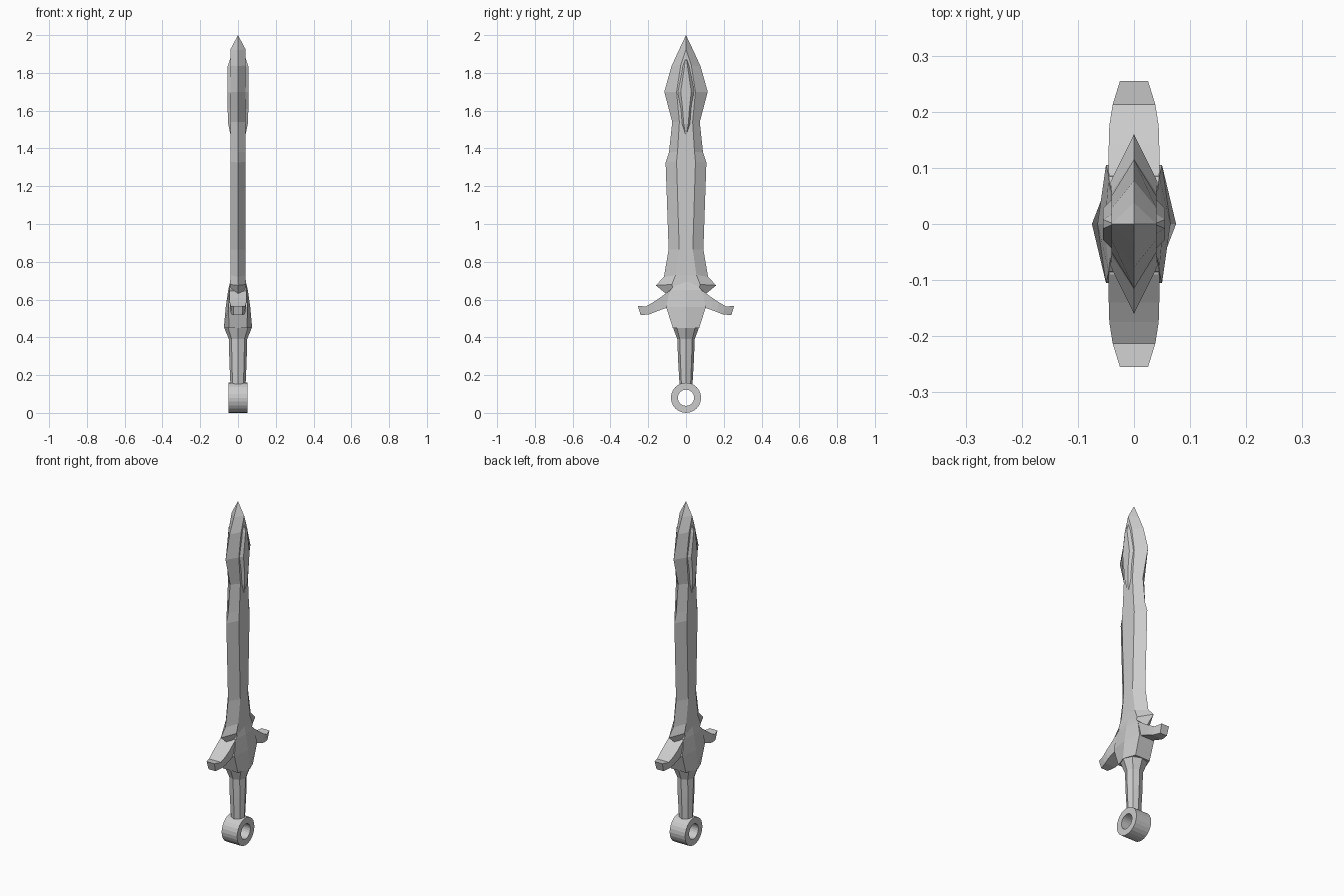
import bpy, bmesh
from math import sin, cos, pi

if "Cube" in bpy.data.objects:
    bpy.data.objects.remove(bpy.data.objects["Cube"])


def loft(name, rings):
    """Skin a closed solid through rings of equal point count."""
    bm = bmesh.new()
    rows = [[bm.verts.new(p) for p in r] for r in rings]
    n = len(rows[0])
    for a, b in zip(rows, rows[1:]):
        for i in range(n):
            j = (i + 1) % n
            bm.faces.new((a[i], a[j], b[j], b[i]))
    bm.faces.new(rows[0])
    bm.faces.new(rows[-1])
    bmesh.ops.remove_doubles(bm, verts=bm.verts, dist=1e-5)
    bmesh.ops.recalc_face_normals(bm, faces=bm.faces)
    me = bpy.data.meshes.new(name)
    bm.to_mesh(me)
    bm.free()
    ob = bpy.data.objects.new(name, me)
    bpy.context.collection.objects.link(ob)
    return ob


# Blade: sharp edges with flat centre; edge z, half width, flat z, flat half width, half thickness
def blade_ring(ze, w, zf, f, t):
    return [(0, w, ze), (t, f, zf), (t, -f, zf), (0, -w, ze), (-t, -f, zf), (-t, f, zf)]


loft("blade", [blade_ring(*s) for s in [
    (0.56, 0.06, 0.56, 0.04, 0.04),
    (0.63, 0.105, 0.63, 0.06, 0.042),
    (0.675, 0.16, 0.68, 0.075, 0.042),
    (0.72, 0.117, 0.73, 0.055, 0.04),
    (0.865, 0.092, 0.865, 0.036, 0.04),
    (1.325, 0.108, 1.33, 0.05, 0.04),
    (1.38, 0.09, 1.38, 0.045, 0.04),
    (1.54, 0.073, 1.54, 0.035, 0.04),
    (1.70, 0.115, 1.70, 0.05, 0.04),
    (1.835, 0.077, 1.84, 0.028, 0.04),
    (1.92, 0.038, 1.925, 0.0, 0.04),
    (2.0, 0.0, 2.0, 0.0, 0.0)]])


# Raised kite inlay on both faces of the blade: z, half width, ridge half width, half thickness
def inlay_ring(z, w, r, t):
    return [(0.035, w, z), (t, r, z), (t, -r, z), (0.035, -w, z),
            (-0.035, -w, z), (-t, -r, z), (-t, r, z), (-0.035, w, z)]


loft("blade_inlay", [inlay_ring(*s) for s in [
    (1.455, 0.0, 0.0, 0.036),
    (1.53, 0.024, 0.012, 0.052),
    (1.61, 0.03, 0.018, 0.055),
    (1.70, 0.048, 0.028, 0.055),
    (1.835, 0.02, 0.008, 0.055),
    (1.89, 0.0, 0.0, 0.036)]])


# Guard hub with a central ridge: z, ridge x, side x, half width
def hub_ring(z, xc, xe, w):
    return [(xc, 0, z), (xe, w, z), (-xe, w, z), (-xc, 0, z), (-xe, -w, z), (xe, -w, z)]


loft("guard_hub", [hub_ring(*s) for s in [
    (0.45, 0.075, 0.048, 0.07),
    (0.56, 0.065, 0.05, 0.105),
    (0.65, 0.052, 0.045, 0.085),
    (0.70, 0.04, 0.039, 0.03)]])

# Guard arms, drooping with upturned tips: top y, bottom y, top z, bottom z, half thickness
arm = [(0.03, 0.03, 0.66, 0.52, 0.044),
       (0.09, 0.10, 0.645, 0.557, 0.045),
       (0.14, 0.14, 0.608, 0.543, 0.045),
       (0.175, 0.165, 0.585, 0.533, 0.044),
       (0.213, 0.193, 0.563, 0.522, 0.038),
       (0.255, 0.24, 0.567, 0.517, 0.025)]
for side, s in (("left", -1), ("right", 1)):
    loft("guard_arm_" + side, [
        [(x, s * yt, zt), (-x, s * yt, zt), (-x * 0.9, s * yb, zb), (x * 0.9, s * yb, zb)]
        for yt, yb, zt, zb, x in arm])

# Grip: eight sided, flaring into the guard
loft("grip", [[(rx * cos(k * pi / 4), ry * sin(k * pi / 4), z) for k in range(8)]
              for z, rx, ry in [(0.145, 0.04, 0.034), (0.28, 0.046, 0.042),
                                (0.39, 0.048, 0.046), (0.455, 0.075, 0.07)]])

# Pommel ring: rectangular section swept around the x axis
N = 24
ring = []
for k in range(N + 1):
    a = 2 * pi * k / N
    ring.append([(x, r * cos(a), 0.08 + r * sin(a))
                 for x, r in ((-0.05, 0.08), (0.05, 0.08), (0.05, 0.043), (-0.05, 0.043))])
pommel = loft("pommel_ring", ring[:-1])
bm = bmesh.new()
rows = [[bm.verts.new(p) for p in r] for r in ring[:-1]]
for k in range(N):
    a, b = rows[k], rows[(k + 1) % N]
    for i in range(4):
        j = (i + 1) % 4
        bm.faces.new((a[i], a[j], b[j], b[i]))
bmesh.ops.recalc_face_normals(bm, faces=bm.faces)
bm.to_mesh(pommel.data)
bm.free()
